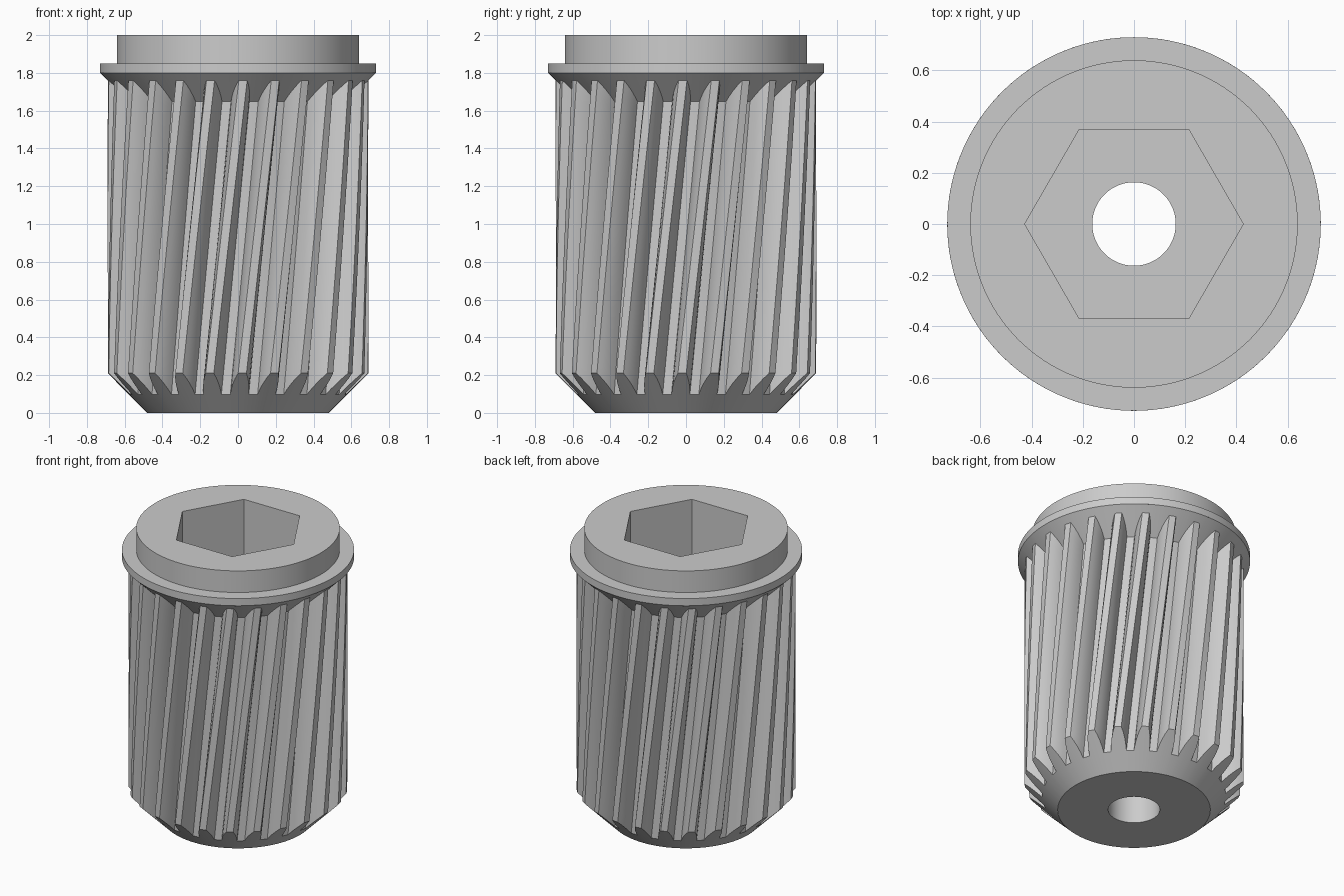
import bpy, bmesh, math

cube = bpy.data.objects.get("Cube")
if cube:
    bpy.data.objects.remove(cube, do_unlink=True)

grey = bpy.data.materials.new("plain grey")
grey.use_nodes = True
GREY = (0.6, 0.6, 0.6, 1)
grey.diffuse_color = GREY
grey.node_tree.nodes["Principled BSDF"].inputs["Base Color"].default_value = GREY


def grid_object(name, columns):
    """Closed ring of columns, each a list of (radius, angle, height)."""
    bm = bmesh.new()
    rings = [[bm.verts.new((r * math.cos(a), r * math.sin(a), z)) for r, a, z in col]
             for col in columns]
    for i, left in enumerate(rings):
        right = rings[(i + 1) % len(rings)]
        for j in range(len(left) - 1):
            bm.faces.new((left[j], right[j], right[j + 1], left[j + 1]))
    bmesh.ops.recalc_face_normals(bm, faces=bm.faces)
    mesh = bpy.data.meshes.new(name)
    bm.to_mesh(mesh)
    bm.free()
    mesh.materials.append(grey)
    obj = bpy.data.objects.new(name, mesh)
    bpy.context.collection.objects.link(obj)
    bpy.ops.object.select_all(action="DESELECT")
    obj.select_set(True)
    bpy.context.view_layer.objects.active = obj
    bpy.ops.object.shade_smooth_by_angle(angle=math.radians(28))
    return obj


# Helical teeth: each section point runs between the lower and upper cones
TEETH, ROWS = 25, 24
PITCH = 2 * math.pi / TEETH
TWIST = math.radians(9.5)
PHASE = math.radians(-1.4)
ROOT, TIP = 0.578, 0.69
BASE_R, RIM_R, RIM_Z = 0.48, 0.73, 1.8
# (radius, half width of tooth), from root to tip
flank = [(ROOT, 0.049), (0.605, 0.047), (0.635, 0.042), (0.665, 0.033), (TIP, 0.022)]
section = [(r, -w / r) for r, w in flank] + [(TIP, 0)]
section += [(r, w / r) for r, w in reversed(flank)] + [(ROOT, PITCH / 2)]


def turn(z):
    return PHASE + TWIST * (z - 1.76)


columns = []
for tooth in range(TEETH):
    for r, offset in section:
        a = tooth * PITCH + offset
        low, high = r - BASE_R, RIM_Z - RIM_R + r
        col = [(BASE_R, a + turn(low), 0)]
        for k in range(ROWS + 1):
            z = low + (high - low) * k / ROWS
            col.append((r, a + turn(z), z))
        col.append((RIM_R, a + turn(high), RIM_Z))
        columns.append(col)
grid_object("helical_gear_body", columns)

# Collar, hexagonal socket, through hole and bottom face
SEGMENTS, HOLE, FLOOR = 120, 0.163, 1.0
columns = []
for i in range(SEGMENTS):
    a = 2 * math.pi * i / SEGMENTS
    hexagon = 0.37 / math.cos(a % (math.pi / 3) - math.pi / 6)
    path = [(RIM_R, RIM_Z), (RIM_R, 1.85), (0.64, 1.85), (0.64, 2),
            (hexagon, 2), (hexagon, FLOOR), (HOLE, FLOOR), (HOLE, 0), (BASE_R, 0)]
    columns.append([(r, a, z) for r, z in path])
grid_object("collar_and_socket", columns)
